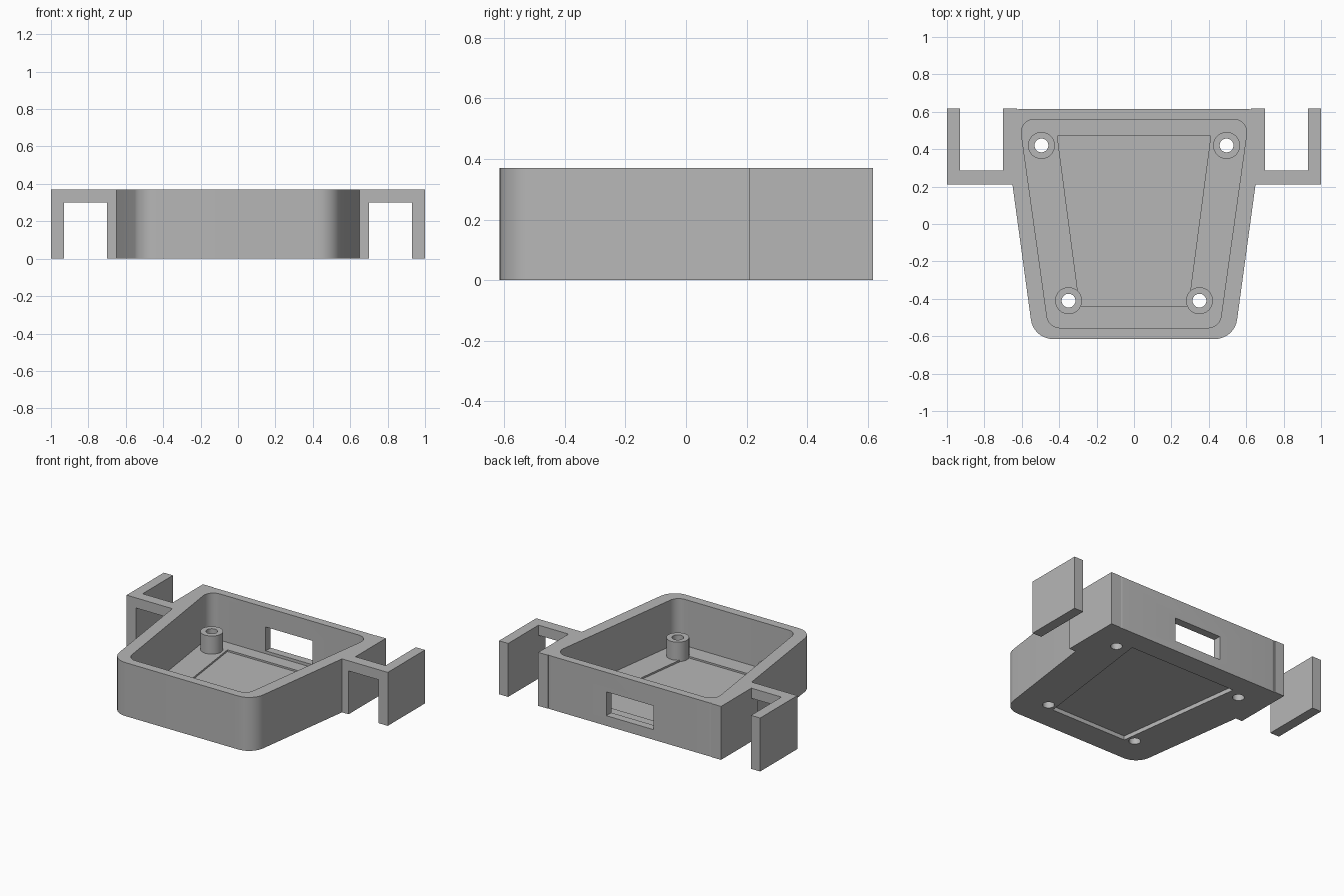
import bpy, bmesh, math
from mathutils import Vector

if "Cube" in bpy.data.objects:
    bpy.data.objects.remove(bpy.data.objects["Cube"])

H = 0.37          # overall height
FLOOR = 0.05      # top of the tray floor
BOSSES = [(s * x, y) for s in (-1, 1) for x, y in ((0.495, 0.42), (0.35, -0.41))]

grey = bpy.data.materials.new("plain grey")
grey.use_nodes = True
grey.diffuse_color = (0.47, 0.47, 0.47, 1)
grey.node_tree.nodes["Principled BSDF"].inputs["Base Color"].default_value = grey.diffuse_color


def prism(name, outline, z0, z1):
    """Extrude a counter-clockwise outline from z0 to z1."""
    bm = bmesh.new()
    face = bm.faces.new([bm.verts.new((x, y, z0)) for x, y in outline])
    top = bmesh.ops.extrude_face_region(bm, geom=[face])["geom"]
    bmesh.ops.translate(bm, vec=(0, 0, z1 - z0),
                        verts=[v for v in top if isinstance(v, bmesh.types.BMVert)])
    bmesh.ops.recalc_face_normals(bm, faces=bm.faces)
    mesh = bpy.data.meshes.new(name)
    bm.to_mesh(mesh)
    bm.free()
    mesh.materials.append(grey)
    obj = bpy.data.objects.new(name, mesh)
    bpy.context.collection.objects.link(obj)
    return obj


def rounded(points, radii, steps=10):
    """Round every corner of a convex outline with its own radius."""
    out = []
    for i, (p, r) in enumerate(zip(points, radii)):
        p = Vector(p)
        a = (Vector(points[i - 1]) - p).normalized()
        b = (Vector(points[(i + 1) % len(points)]) - p).normalized()
        half = a.angle(b) / 2
        centre = p + (a + b).normalized() * (r / math.sin(half))
        start = p + a * (r / math.tan(half)) - centre
        end = p + b * (r / math.tan(half)) - centre
        a0 = math.atan2(start.y, start.x)
        sweep = (math.atan2(end.y, end.x) - a0) % math.tau
        for k in range(steps + 1):
            t = a0 + sweep * k / steps
            out.append((centre.x + r * math.cos(t), centre.y + r * math.sin(t)))
    return out


def trapezoid(front_x, front_y, back_x, back_y, front_r, back_r):
    pts = [(-front_x, front_y), (front_x, front_y), (back_x, back_y), (-back_x, back_y)]
    return rounded(pts, [front_r, front_r, back_r, back_r])


def box(x0, x1, y0, y1):
    x0, x1 = sorted((x0, x1))
    return [(x0, y0), (x1, y0), (x1, y1), (x0, y1)]


def circle(x, y, r, n=32):
    return [(x + r * math.cos(math.tau * i / n), y + r * math.sin(math.tau * i / n))
            for i in range(n)]


def cut(obj, cutter):
    """Subtract the cutter from the object and discard it."""
    cutter.hide_render = True
    mod = obj.modifiers.new("cut", "BOOLEAN")
    mod.operation = "DIFFERENCE"
    mod.solver = "EXACT"
    mod.object = cutter
    bpy.context.view_layer.objects.active = obj
    bpy.ops.object.modifier_apply(modifier=mod.name)
    bpy.data.objects.remove(cutter)


def smooth(obj):
    bpy.ops.object.select_all(action="DESELECT")
    obj.select_set(True)
    bpy.context.view_layer.objects.active = obj
    bpy.ops.object.shade_smooth_by_angle(angle=math.radians(30))


# Tray with its cavity
tray = prism("tray", trapezoid(0.537, -0.615, 0.705, 0.615, 0.12, 0.09), 0, H)
cut(tray, prism("cavity", trapezoid(0.457, -0.555, 0.613, 0.56, 0.07, 0.07), FLOOR, H + 0.1))

# Shallow recesses above and below the floor
panel = [(-0.29, -0.44), (0.29, -0.44), (0.41, 0.47), (-0.41, 0.47)]
cut(tray, prism("upper_recess", panel, FLOOR - 0.012, FLOOR + 0.05))
cut(tray, prism("lower_recess", panel, -0.05, 0.028))

# Port in the back wall
cut(tray, prism("port", box(-0.18, 0.18, 0.5, 0.7), 0.07, 0.235))

# Screw bosses with through holes
for i, (x, y) in enumerate(BOSSES):
    cut(tray, prism("hole", circle(x, y, 0.037), -0.1, 0.3))
    boss = prism(f"screw_boss_{i + 1}", circle(x, y, 0.072), FLOOR - 0.01, 0.175)
    cut(boss, prism("hole", circle(x, y, 0.037), -0.1, 0.3))
    smooth(boss)
smooth(tray)

# Side clips: inner block, bridging arm and outer leg
for side, s in (("right", -1), ("left", 1)):
    prism(f"{side}_clip_block", box(s * 0.625, s * 0.7, 0.21, 0.617), 0, H)
    prism(f"{side}_clip_arm", box(s * 0.7, s * 0.93, 0.21, 0.285), 0.3, H)
    prism(f"{side}_clip_leg", box(s * 0.93, s, 0.21, 0.617), 0, H)
